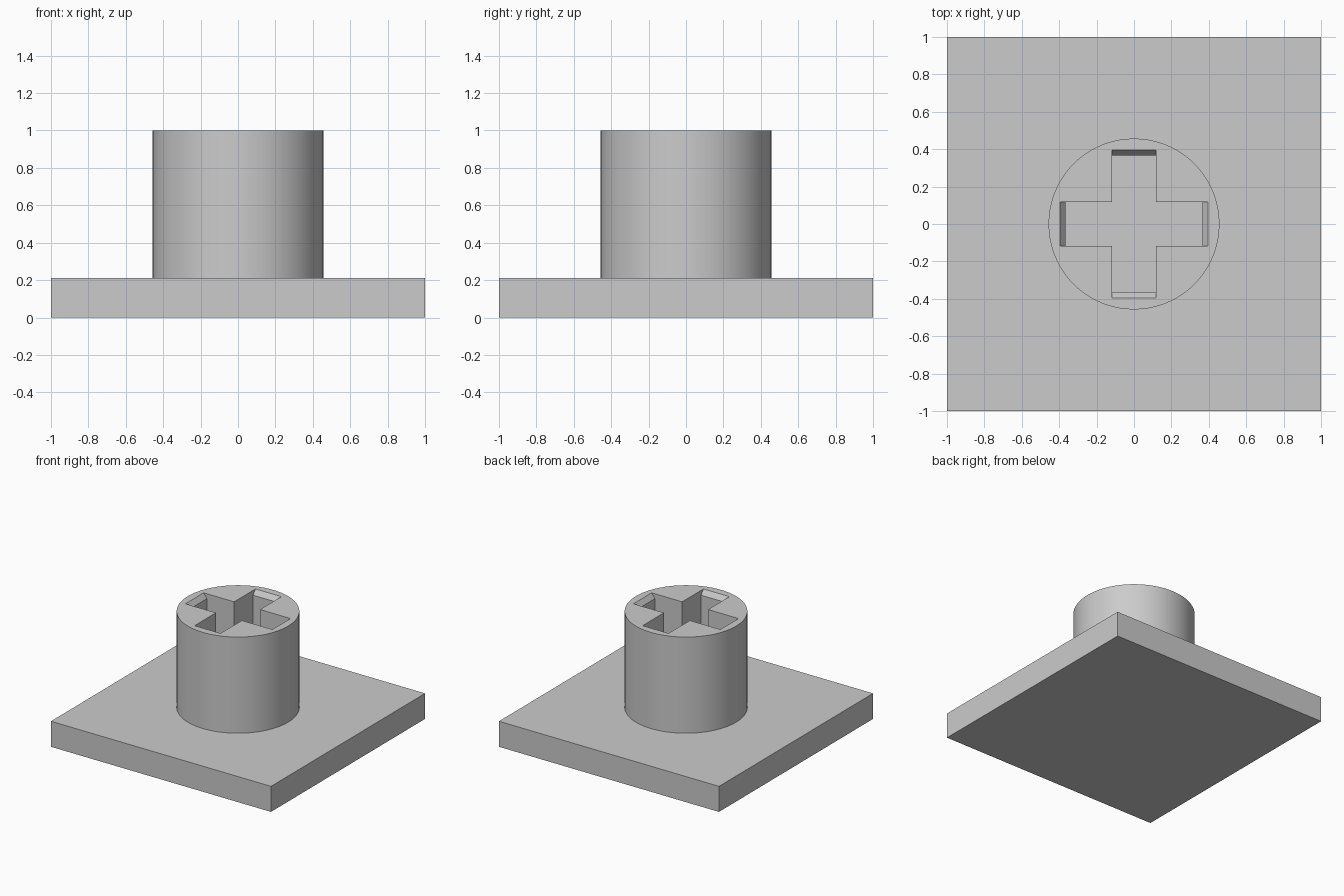
import bpy
import bmesh
import math

cube = bpy.data.objects.get("Cube")
if cube:
    bpy.data.objects.remove(cube, do_unlink=True)

BASE_TOP = 0.21
STEM_TOP = 1.0
STEM_RADIUS = 0.457
SLOT_HALF_WIDTH = 0.118
SLOT_REACH = 0.365
CHAMFER_WIDTH = 0.03
CHAMFER_DEPTH = 0.04

# Single grey plastic
grey = bpy.data.materials.new("light_grey")
grey.use_nodes = True
grey.diffuse_color = (0.6, 0.6, 0.6, 1)
grey.node_tree.nodes["Principled BSDF"].inputs["Base Color"].default_value = grey.diffuse_color


def add_object(name, bm):
    bmesh.ops.recalc_face_normals(bm, faces=bm.faces)
    mesh = bpy.data.meshes.new(name)
    bm.to_mesh(mesh)
    bm.free()
    mesh.materials.append(grey)
    obj = bpy.data.objects.new(name, mesh)
    bpy.context.collection.objects.link(obj)
    return obj


def cross_ring(bm, reach, z):
    """Twelve-cornered plus outline, one arm at a time."""
    w = SLOT_HALF_WIDTH
    ring = []
    for turn in range(4):
        c, s = round(math.cos(turn * math.pi / 2)), round(math.sin(turn * math.pi / 2))
        for x, y in ((reach, -w), (reach, w), (w, w)):
            ring.append(bm.verts.new((c * x - s * y, s * x + c * y, z)))
    return ring


# Square base plate
bm = bmesh.new()
bmesh.ops.create_cube(bm, size=1)
for v in bm.verts:
    v.co.x *= 2
    v.co.y *= 2
    v.co.z = (v.co.z + 0.5) * BASE_TOP
add_object("base_plate", bm)

# Round stem
bm = bmesh.new()
bmesh.ops.create_cone(bm, cap_ends=True, segments=72, radius1=STEM_RADIUS,
                      radius2=STEM_RADIUS, depth=STEM_TOP - BASE_TOP)
bmesh.ops.translate(bm, verts=bm.verts, vec=(0, 0, (STEM_TOP + BASE_TOP) / 2))
stem = add_object("stem", bm)

# Cross socket cutter, flaring at the arm ends near the rim
bm = bmesh.new()
rings = [
    cross_ring(bm, SLOT_REACH, BASE_TOP - 0.1),
    cross_ring(bm, SLOT_REACH, STEM_TOP - CHAMFER_DEPTH),
    cross_ring(bm, SLOT_REACH + 2 * CHAMFER_WIDTH, STEM_TOP + CHAMFER_DEPTH),
]
for low, high in zip(rings, rings[1:]):
    for i in range(len(low)):
        j = (i + 1) % len(low)
        bm.faces.new((low[i], low[j], high[j], high[i]))
bm.faces.new(rings[0])
bm.faces.new(rings[-1])
cutter = add_object("socket_cutter", bm)
cutter.hide_render = True

# Cut the socket, then smooth the round wall
cut = stem.modifiers.new("socket", "BOOLEAN")
cut.operation = "DIFFERENCE"
cut.solver = "EXACT"
cut.object = cutter
bpy.ops.object.select_all(action="DESELECT")
bpy.context.view_layer.objects.active = stem
stem.select_set(True)
bpy.ops.object.modifier_apply(modifier=cut.name)
bpy.data.objects.remove(cutter, do_unlink=True)
bpy.ops.object.shade_smooth_by_angle(angle=math.radians(30))
